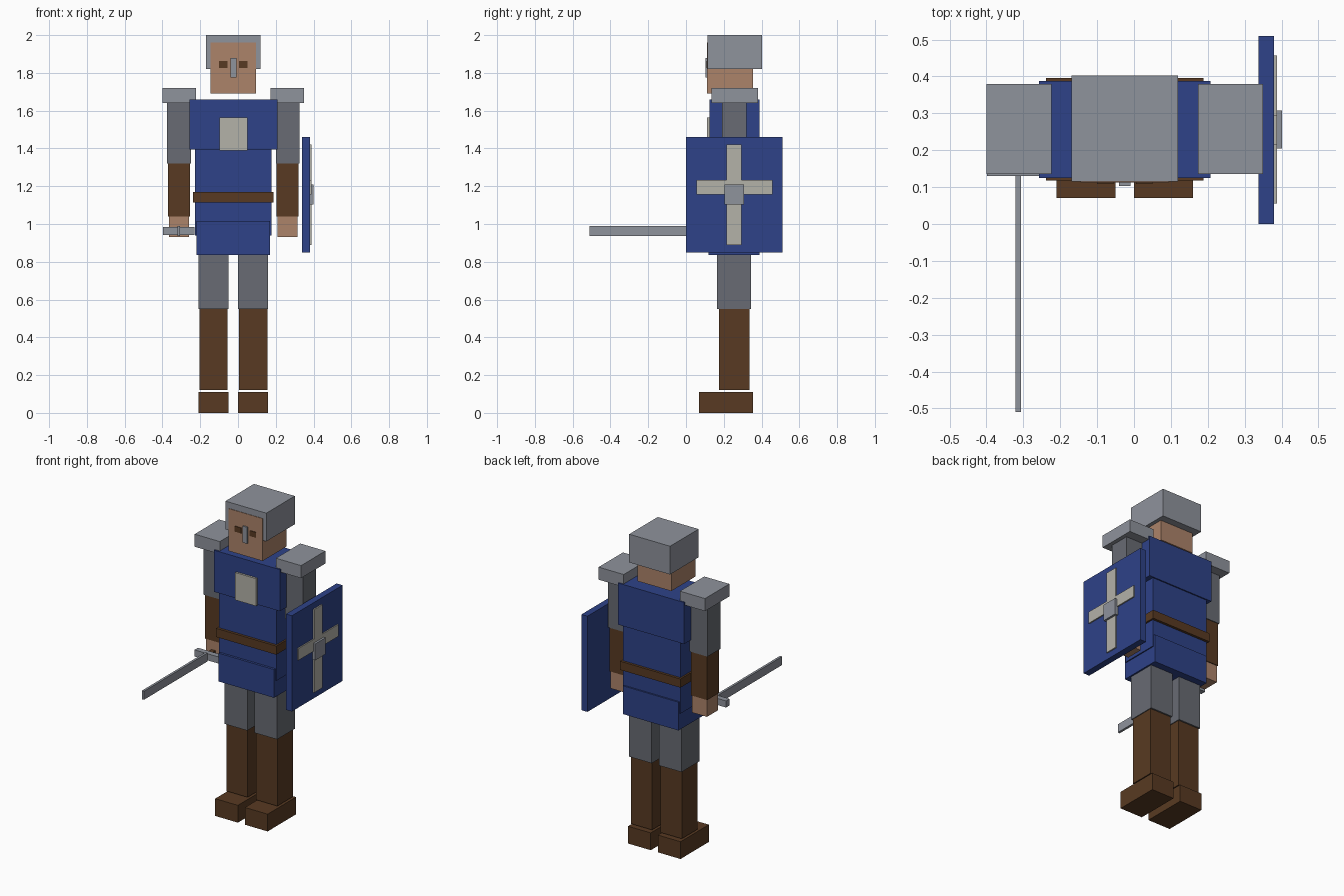
import bpy
import bmesh
from mathutils import Vector

old = bpy.data.objects.get("Cube")
if old:
    bpy.data.objects.remove(old, do_unlink=True)


def material(name, rgb):
    """Flat material from 0-255 display colour."""
    lin = [((c / 255 + 0.055) / 1.055) ** 2.4 for c in rgb]
    m = bpy.data.materials.new(name)
    m.use_nodes = True
    m.diffuse_color = (*lin, 1)
    bsdf = next(n for n in m.node_tree.nodes if n.type == 'BSDF_PRINCIPLED')
    bsdf.inputs["Base Color"].default_value = (*lin, 1)
    return m


BLUE = material("blue cloth", (46, 66, 136))
BROWN = material("brown leather", (88, 58, 34))
STEEL = material("light steel", (143, 147, 156))
MAIL = material("dark mail", (104, 107, 115))
SKIN = material("skin", (172, 131, 106))
CREAM = material("cream", (180, 178, 169))

MID = -0.025  # body centre line in x


def box(name, mat, x, y, z):
    """Box from its extents along each axis."""
    low, high = Vector((x[0], y[0], z[0])), Vector((x[1], y[1], z[1]))
    centre = (low + high) / 2
    bm = bmesh.new()
    bmesh.ops.create_cube(bm, size=1)
    bmesh.ops.scale(bm, vec=high - low, verts=bm.verts)
    mesh = bpy.data.meshes.new(name)
    bm.to_mesh(mesh)
    bm.free()
    mesh.materials.append(mat)
    obj = bpy.data.objects.new(name, mesh)
    obj.location = centre
    bpy.context.collection.objects.link(obj)
    return obj


def centred(name, mat, half, y, z):
    """Box symmetric about the body centre line."""
    box(name, mat, (MID - half, MID + half), y, z)


def pair(name, mat, inner, outer, y, z):
    """Left and right boxes mirrored about the body centre line."""
    box("left_" + name, mat, (MID + inner, MID + outer), y, z)
    box("right_" + name, mat, (MID - outer, MID - inner), y, z)


# Legs
pair("boot", BROWN, 0.025, 0.185, (0.07, 0.355), (0, 0.11))
pair("shin", BROWN, 0.03, 0.18, (0.175, 0.335), (0.12, 0.55))
pair("thigh", MAIL, 0.025, 0.185, (0.165, 0.345), (0.55, 0.84))

# Tunic and belt
centred("tunic_skirt", BLUE, 0.195, (0.12, 0.39), (0.835, 1.015))
centred("tunic_waist", BLUE, 0.202, (0.135, 0.38), (0.94, 1.4))
centred("belt", BROWN, 0.213, (0.118, 0.396), (1.115, 1.17))
centred("tunic_chest", BLUE, 0.233, (0.125, 0.388), (1.395, 1.66))
centred("chest_emblem", CREAM, 0.074, (0.112, 0.126), (1.39, 1.565))

# Arms
pair("pauldron", STEEL, 0.198, 0.375, (0.135, 0.38), (1.64, 1.72))
pair("upper_arm", MAIL, 0.225, 0.35, (0.19, 0.32), (1.32, 1.64))
pair("forearm", BROWN, 0.23, 0.345, (0.195, 0.315), (1.04, 1.32))
pair("hand", SKIN, 0.235, 0.34, (0.2, 0.31), (0.93, 1.04))

# Head and helmet
centred("head", SKIN, 0.12, (0.112, 0.355), (1.69, 1.96))
centred("helmet", STEEL, 0.144, (0.115, 0.402), (1.82, 2.0))
pair("eye", BROWN, 0.03, 0.075, (0.108, 0.114), (1.827, 1.862))
centred("nose_guard", STEEL, 0.016, (0.103, 0.114), (1.775, 1.88))

# Sword in the right hand
box("sword_blade", STEEL, (-0.321, -0.306), (-0.51, 0.131), (0.936, 0.99))
box("sword_guard", STEEL, (-0.398, -0.229), (0.13, 0.165), (0.943, 0.985))
box("sword_grip", BROWN, (-0.327, -0.3), (0.165, 0.22), (0.95, 0.98))

# Shield on the left arm
box("shield_board", BLUE, (0.338, 0.38), (0.0, 0.51), (0.85, 1.46))
box("shield_cross_upright", CREAM, (0.379, 0.388), (0.215, 0.295), (0.89, 1.42))
box("shield_cross_bar", CREAM, (0.379, 0.388), (0.055, 0.457), (1.157, 1.232))
box("shield_boss", STEEL, (0.379, 0.401), (0.205, 0.308), (1.103, 1.208))
